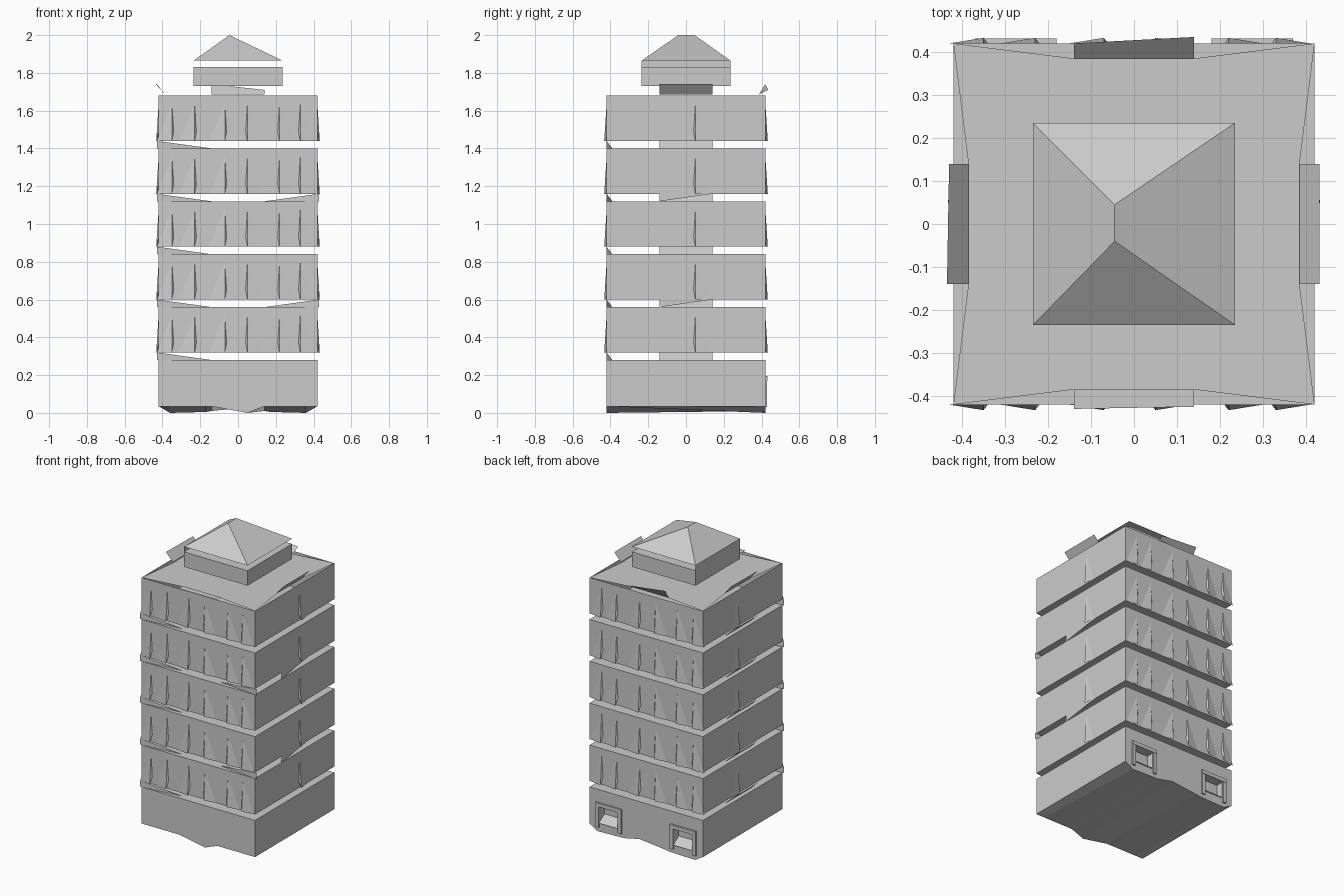
import bpy
import bmesh

if "Cube" in bpy.data.objects:
    bpy.data.objects.remove(bpy.data.objects["Cube"], do_unlink=True)

grey = bpy.data.materials.new("plain grey")
grey.use_nodes = True
grey.diffuse_color = (0.6, 0.6, 0.6, 1)
grey.node_tree.nodes["Principled BSDF"].inputs["Base Color"].default_value = (0.6, 0.6, 0.6, 1)

W = 0.42      # half width of the tower
RAIL = 0.14   # half width of the balcony panels
STEP = 0.28   # floor to floor
FLOORS = 5


def make(name, verts, faces, closed=True):
    mesh = bpy.data.meshes.new(name)
    mesh.from_pydata(verts, [], faces)
    if closed:
        bm = bmesh.new()
        bm.from_mesh(mesh)
        bmesh.ops.recalc_face_normals(bm, faces=bm.faces)
        bm.to_mesh(mesh)
        bm.free()
    mesh.materials.append(grey)
    obj = bpy.data.objects.new(name, mesh)
    bpy.context.collection.objects.link(obj)
    return obj


def box(name, x0, x1, y0, y1, z0, z1):
    verts = [(x, y, z) for x in (x0, x1) for y in (y0, y1) for z in (z0, z1)]
    return make(name, verts, [(0, 1, 3, 2), (4, 6, 7, 5), (0, 4, 5, 1),
                              (2, 3, 7, 6), (0, 2, 6, 4), (1, 5, 7, 3)])


def panel(name, *points):
    return make(name, points, [tuple(range(len(points)))], closed=False)


# Ground floor with an uneven underside: x, front edge z, back edge z
profile = [(-W, .035, .035), (-.36, .035, 0), (-.17, .035, .005), (-.14, .035, .01), (0.05, 0, .03),
           (.14, .035, .01), (.17, .035, .005), (.36, .035, 0), (W, .035, .035)]
verts, faces = [], []
for x, zf, zb in profile:
    verts += [(x, -W, zf), (x, W, zb), (x, W, STEP), (x, -W, STEP)]
n = len(profile)
for i in range(n - 1):
    a, b = 4 * i, 4 * i + 4
    faces += [(a + k, a + (k + 1) % 4, b + (k + 1) % 4, b + k) for k in range(4)]
last = 4 * n - 4
faces += [(0, 1, 2, 3), (last, last + 1, last + 2, last + 3)]
ground = make("ground_floor", verts, faces)

# Back doorways: a recess, a surround and a sloping sill on each side
for side, s in (("left", 1), ("right", -1)):
    c = 0.275 * s
    cutter = box("doorway_cutter", c - .07, c + .07, .37, .5, .06, .17)
    mod = ground.modifiers.new("doorway", "BOOLEAN")
    mod.operation = "DIFFERENCE"
    mod.solver = "EXACT"
    mod.object = cutter
    bpy.context.view_layer.objects.active = ground
    bpy.ops.object.modifier_apply(modifier=mod.name)
    bpy.data.objects.remove(cutter, do_unlink=True)
    box(side + "_door_lintel", c - .095, c + .095, .41, .432, .17, .195)
    for j in (-1, 1):
        box(side + "_door_jamb", c + j * .083 - .012, c + j * .083 + .012, .41, .43, .03, .17)
    panel(side + "_door_sill", (c - .07, .37, .1), (c + .07, .37, .1),
          (c + .07, .428, .06), (c - .07, .428, .06))


# Upper floors; the top one has a roof deck drawn in along each side
def roof_floor(z0, z1):
    ring = []
    corner, cut = W, 0.385
    for rot in range(4):
        for x, y in ((corner, -corner), (cut, -RAIL), (cut, RAIL)):
            for _ in range(rot):
                x, y = -y, x
            ring.append((x, y, z1))
    base = [(W, -W, z0), (W, W, z0), (-W, W, z0), (-W, -W, z0)]
    sides = [(12 + k, 12 + (k + 1) % 4, (3 * k + 3) % 12, 3 * k) for k in range(4)]
    make("top_floor", ring + base, sides + [tuple(range(12)), (15, 14, 13, 12)], closed=False)


# Thin window fins: pointed at the top, standing out at the foot
def fin(name, along, z, axis, sign):
    out = 0.433
    lean = -1 if along < 0 else 1
    pts = [(along, W, z + .2), (along - .01 * lean, W, z + .05), (along, out, z),
           (along + .08 * lean, W, z)]
    if axis == "y":
        pts = [(u, sign * v, h) for u, v, h in pts]
    else:
        pts = [(sign * v, u, h) for u, v, h in pts]
    make(name, pts, [(0, 1, 2), (0, 2, 3), (1, 3, 2), (0, 3, 1)])


for i in range(FLOORS):
    z0 = 0.32 + STEP * i
    z1 = z0 + 0.24
    if i == FLOORS - 1:
        roof_floor(z0, z1)
    else:
        box("upper_floor", -W, W, -W, W, z0, z1)
    for x in (-.35, -.23, -.07, .05, .22, .33):
        fin("front_window_fin", x, z0, "y", -1)
        fin("back_window_fin", x, z0, "y", 1)
    for s in (-1, 1):
        fin("side_window_fin", .05, z0, "x", s)

    # Balcony panels in the gap below this floor
    g = z0 - 0.04
    panel("right_balcony_panel", (-.39, RAIL, g), (-.39, -RAIL, g),
          (-.43, -RAIL, z0), (-.43, RAIL, z0))
    panel("front_balcony_panel", (-.43, -W, g), (-RAIL, -.39, g), (-.43, -W, z0))
    if i % 2:
        panel("left_balcony_panel", (.42, -RAIL, g), (.42, RAIL, z0), (.42, -RAIL, z0))
        panel("front_balcony_panel", (RAIL, -.39, g), (.43, -W, g), (.43, -W, z0))

# Leaning panels around the roof deck
D = 1.685
panel("right_roof_panel", (-.385, RAIL, D), (-.385, -RAIL, D),
      (-.435, -RAIL, 1.74), (-.43, RAIL, 1.74))
panel("left_roof_panel", (.385, -RAIL, D), (.385, RAIL, D),
      (.432, RAIL, 1.74), (.432, -RAIL, 1.74))
panel("back_roof_panel", (RAIL, .385, D), (-RAIL, .385, D),
      (-RAIL, .42, 1.74), (RAIL, .435, 1.71))
panel("front_roof_panel", (-RAIL, -.385, D), (-RAIL, -.43, D),
      (RAIL, -.425, D), (RAIL, -.385, D))

# Penthouse, its one side panel, and the hipped roof
P = 0.235
box("penthouse", -P, P, -P, P, 1.73, 1.83)
panel("penthouse_side_panel", (-P, P, 1.83), (-P, -P, 1.83), (-P, -P, 1.865), (-P, P, 1.865))
make("hipped_roof",
     [(-P, -P, 1.865), (P, -P, 1.865), (P, P, 1.865), (-P, P, 1.865),
      (-.045, -.04, 2), (-.045, .045, 2)],
     [(0, 1, 4), (1, 2, 5, 4), (2, 3, 5), (3, 0, 4, 5), (3, 2, 1, 0)])
